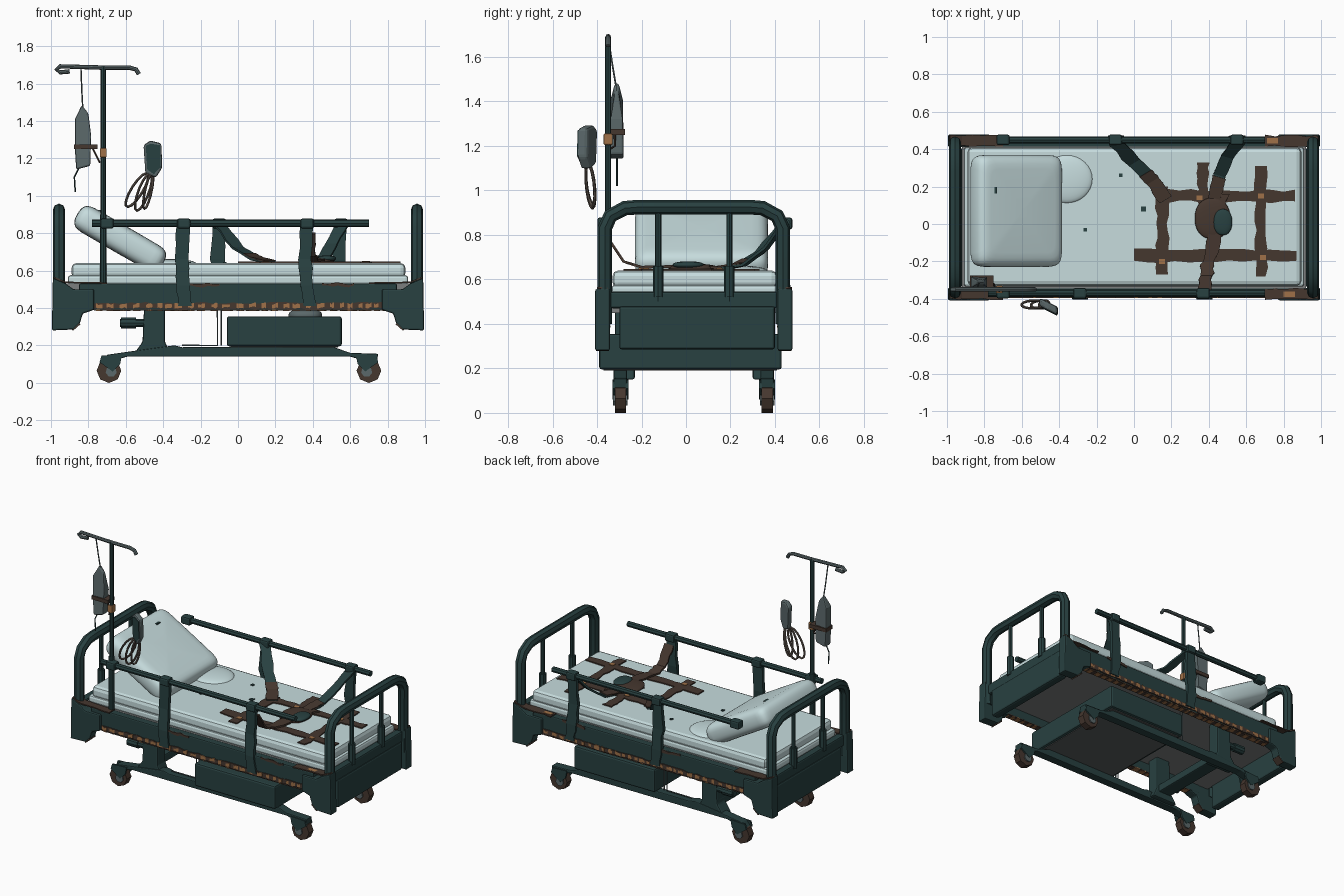
import bpy, bmesh, random
from math import radians, cos, sin, pi
from mathutils import Vector, Matrix

if "Cube" in bpy.data.objects:
    bpy.data.objects.remove(bpy.data.objects["Cube"])
random.seed(4)
MID = 0.035          # middle line of the bed across y


def material(name, rgb):
    m = bpy.data.materials.new(name)
    m.use_nodes = True
    m.diffuse_color = (*rgb, 1)
    m.node_tree.nodes["Principled BSDF"].inputs["Base Color"].default_value = (*rgb, 1)
    return m


TEAL = material("dark teal paint", (0.021, 0.052, 0.052))
LINEN = material("pale linen", (0.57, 0.72, 0.73))
GRIME = material("brown grime", (0.06, 0.038, 0.028))
RUST = material("orange rust", (0.35, 0.165, 0.065))
GREY = material("grey plastic", (0.105, 0.14, 0.145))
CABLE = material("dull brown cable", (0.14, 0.11, 0.09))
DECK = material("grey deck", (0.2, 0.21, 0.21))
CASE = material("charcoal case", (0.1, 0.108, 0.108))


def finish(name, bm, mat, bevel=0, smooth=False):
    bmesh.ops.recalc_face_normals(bm, faces=bm.faces)
    me = bpy.data.meshes.new(name)
    bm.to_mesh(me)
    bm.free()
    ob = bpy.data.objects.new(name, me)
    bpy.context.collection.objects.link(ob)
    me.materials.append(mat)
    if bevel:
        b = ob.modifiers.new("bevel", "BEVEL")
        b.width, b.segments = bevel, 2
    if smooth:
        me.shade_smooth()


def box(name, x, y, z, mat, bevel=0):
    bm = bmesh.new()
    bmesh.ops.create_cube(bm, size=1)
    for v in bm.verts:
        v.co = [r[0] if c < 0 else r[1] for r, c in zip((x, y, z), v.co)]
    finish(name, bm, mat, bevel)


def prism(name, pts, y, mat, bevel=0, skew=0, pinch=9):
    """Extrude an x-z outline from y[0] to y[1]; skew slides y along x, pinch thins it above a height."""
    bm = bmesh.new()
    f = bm.faces.new([bm.verts.new((px, y[0], pz)) for px, pz in pts])
    up = bmesh.ops.extrude_face_region(bm, geom=[f])["geom"]
    for v in up:
        if isinstance(v, bmesh.types.BMVert):
            v.co.y = y[1]
    for v in bm.verts:
        if v.co.z > pinch:
            v.co.y += 0.7 * ((y[0] + y[1]) / 2 - v.co.y)
        v.co.y += skew * (v.co.x - pts[0][0])
    finish(name, bm, mat, bevel)


def tube(name, pts, r, mat):
    cu = bpy.data.curves.new(name, "CURVE")
    cu.dimensions, cu.bevel_depth, cu.bevel_resolution = "3D", r, 2
    cu.use_fill_caps = True
    sp = cu.splines.new("POLY")
    sp.points.add(len(pts) - 1)
    for p, co in zip(sp.points, pts):
        p.co = (*co, 1)
    ob = bpy.data.objects.new(name, cu)
    bpy.context.collection.objects.link(ob)
    cu.materials.append(mat)
    bpy.ops.object.select_all(action="DESELECT")
    ob.select_set(True)
    bpy.context.view_layer.objects.active = ob
    bpy.ops.object.convert(target="MESH")
    bpy.ops.object.shade_smooth_by_angle(angle=radians(40))


def ribbon(name, pts, width, side, thick, mat, ragged=0, steps=1):
    """Flat strap along a path, widened along the side vector."""
    pts = [Vector(p) for p in pts]
    path = [a.lerp(b, i / steps) for a, b in zip(pts, pts[1:]) for i in range(steps)] + pts[-1:]
    side = Vector(side).normalized()
    bm = bmesh.new()
    prev = None
    for i, p in enumerate(path):
        t = path[min(i + 1, len(path) - 1)] - path[max(i - 1, 0)]
        n = side.cross(t).normalized() * thick / 2
        a, b = [side * (width / 2 + random.uniform(-ragged, ragged)) for _ in range(2)]
        ring = [bm.verts.new(p + o) for o in (a + n, n - b, -b - n, a - n)]
        if prev:
            for k in range(4):
                bm.faces.new((prev[k], prev[k - 1], ring[k - 1], ring[k]))
        else:
            bm.faces.new(ring)
        prev = ring
    bm.faces.new(prev)
    finish(name, bm, mat)


def cylinder(name, centre, r, length, axis, mat, sides=10):
    bm = bmesh.new()
    rot = Matrix.Rotation(pi / 2, 3, "Y" if axis == "X" else "X")
    bmesh.ops.create_cone(bm, cap_ends=True, segments=sides, radius1=r, radius2=r, depth=length)
    for v in bm.verts:
        v.co = rot @ v.co + Vector(centre)
    finish(name, bm, mat)


def cushion(name, centre, size, tilt, mat, power=0.18):
    """Rounded soft block, squarish in plan and thin at its rim."""
    bm = bmesh.new()
    bmesh.ops.create_uvsphere(bm, u_segments=32, v_segments=16, radius=1)
    rot = Matrix.Rotation(radians(tilt), 3, "Y")
    for v in bm.verts:
        v.co = rot @ Vector([s * abs(c) ** q * (1 if c > 0 else -1) for s, c, q in
                             zip(size, v.co, (power, power, 0.8))]) + Vector(centre)
    finish(name, bm, mat, smooth=True)


# Head and foot ends: arch, bars, panel
for s, end in ((-1, "head"), (1, "foot")):
    x = 0.957 * s
    half = [(0.4, 0.4), (0.4, 0.83), (0.375, 0.885), (0.31, 0.92), (0.25, 0.925)]
    arch = [(x, MID - d, z) for d, z in half] + [(x, MID + d, z) for d, z in reversed(half)]
    tube(end + "_arch", arch, 0.033, TEAL)
    for d in (-0.16, 0.16):
        tube(end + "_bar", [(x, MID + d, 0.5), (x, MID + d, 0.92)], 0.014, TEAL)
        tube(end + "_bar_sleeve", [(x, MID + d, 0.52), (x, MID + d, 0.66)], 0.024, TEAL)
    box(end + "_panel", sorted((0.915 * s, 0.975 * s)), (-0.3, 0.4), (0.285, 0.48), TEAL, 0.012)
    box(end + "_panel_top", sorted((0.92 * s, 0.97 * s)), (-0.34, 0.41), (0.47, 0.545), TEAL, 0.01)
    for y in (-0.375, 0.445):
        prism(end + "_corner_post", [(s * a, z) for a, z in (
            (0.995, 0.28), (0.88, 0.285), (0.845, 0.32), (0.83, 0.37), (0.77, 0.39), (0.77, 0.5),
            (0.88, 0.5), (0.92, 0.53), (0.99, 0.56))], (y - 0.033, y + 0.033), TEAL, 0.008)
        ribbon(end + "_corner_stain", [(s * 0.985, y, 0.563), (s * 0.92, y, 0.537), (s * 0.7, y, 0.533)],
               0.056, (0, 1, 0), 0.008, GRIME, 0.005, 4)
        ribbon(end + "_foot_stain", [(s * 0.885, y, 0.281), (s * 0.845, y, 0.316)],
               0.06, (0, 1, 0), 0.008, GRIME)
for y, x in ((0.445, 0.74), (-0.375, 0.83)):
    box("corner_rust", (x - 0.03, x + 0.03), (y - 0.014, y + 0.014), (0.531, 0.54), RUST)

# Bed frame sides with a rusted lower edge
for y, out in ((-0.365, -1), (0.435, 1)):
    box("side_frame", (-0.85, 0.85), (y - 0.025, y + 0.025), (0.39, 0.53), TEAL, 0.008)
    face = y + out * 0.027
    ribbon("rust_edge", [(-0.77, face, 0.411), (0.8, face, 0.411)], 0.032, (0, 0, 1), 0.008,
           GRIME, 0.005, 40)
    ribbon("rust_edge_below", [(-0.77, y, 0.389), (0.8, y, 0.389)], 0.046, (0, 1, 0), 0.006, GRIME)
    x = -0.76
    while x < 0.78:
        w = random.uniform(0.018, 0.042)
        ribbon("rust_spot", [(x, face, 0.411), (x + w, face, 0.413)], 0.022, (0, 0, 1), 0.0095,
               RUST, 0.006, 3)
        ribbon("rust_spot_below", [(x, y, 0.388), (x + w, y, 0.388)], 0.038, (0, 1, 0), 0.008,
               RUST, 0.006, 2)
        x += w + random.uniform(0.012, 0.036)
    for x0, x1 in ((-0.28, -0.1), (0.45, 0.62)):
        ribbon("rust_streak", [(x0, face, 0.522), (x1, face, 0.522)], 0.014, (0, 0, 1), 0.008,
               GRIME, 0.007, 6)
box("bed_deck", (-0.92, 0.92), (-0.345, 0.415), (0.45, 0.53), DECK)

# Mattress, sheet fold, pillow
box("mattress_base", (-0.91, 0.91), (-0.335, 0.41), (0.525, 0.575), LINEN, 0.015)
box("mattress", (-0.89, 0.895), (-0.33, 0.41), (0.56, 0.64), LINEN, 0.025)
cushion("pillow", (-0.63, 0.07, 0.77), (0.265, 0.3, 0.075), 30, LINEN)
cushion("sheet_wrinkle", (-0.36, 0.24, 0.632), (0.14, 0.13, 0.03), 0, LINEN, 1)
for x, y, r in ((-0.75, 0.18, 0.018), (-0.26, -0.03, 0.009), (0.05, 0.08, 0.013), (-0.07, 0.26, 0.009)):
    z = 0.919 if x < -0.5 else 0.642
    box("dark_speck", (x - r, x + r), (y - r, y + r), (z - 0.004, z + 0.004), TEAL)

# Grab rails and their supports
for y, x0, x1, posts in ((-0.37, -0.78, 0.7, (-0.29, 0.37)), (0.45, -0.7, 0.7, (-0.1, 0.55))):
    tube("grab_rail", [(x0, y, 0.853), (x1, y, 0.853)], 0.019, TEAL)
    for x in (-0.7, *posts):
        box("rail_clamp", (x - 0.035, x + 0.035), (y - 0.028, y + 0.028), (0.825, 0.878), TEAL, 0.01)
    for x in posts:
        low = y - 0.02 if y < 0 else y + 0.01
        ribbon("rail_support", [(x, y, 0.87), (x - 0.01, y, 0.66), (x, low, 0.52), (x + 0.01, low, 0.41)],
               0.07, (1, 0, 0), 0.025, TEAL, 0.007, 3)

# Restraint straps: lying on the mattress and rising to the rails
for a, b in (((0.15, -0.27), (0.15, 0.2)), ((0.12, 0.15), (0.86, 0.15)), ((0, -0.17), (0.87, -0.17)),
             ((0.68, -0.28), (0.68, 0.31)), ((0.37, -0.02), (0.37, 0.33))):
    across = (0, 1, 0) if a[1] == b[1] else (1, 0, 0)
    ribbon("bed_strap", [(*a, 0.643), (*b, 0.643)], 0.062, across, 0.009, GRIME, 0.009, 12)
ribbon("strap_to_rail", [(0.17, 0.13, 0.645), (0.1, 0.23, 0.66), (0, 0.33, 0.72), (-0.1, 0.44, 0.85)],
       0.07, (1, 0.6, 0), 0.012, TEAL, 0.006, 3)
ribbon("strap_to_rail", [(0.43, 0.13, 0.645), (0.46, 0.26, 0.665), (0.5, 0.36, 0.74), (0.56, 0.44, 0.85)],
       0.06, (1, -0.3, 0), 0.012, TEAL, 0.006, 3)
ribbon("strap_stain", [(0.17, 0.13, 0.652), (0.1, 0.23, 0.668), (0.06, 0.27, 0.69)],
       0.074, (1, 0.6, 0), 0.008, GRIME, 0.005, 4)
ribbon("strap_stain", [(0.43, 0.13, 0.654), (0.455, 0.25, 0.672)], 0.066, (1, -0.3, 0), 0.008, GRIME, 0.005, 4)
ribbon("strap_across", [(0.47, 0.16, 0.652), (0.44, 0, 0.66), (0.4, -0.2, 0.655), (0.385, -0.28, 0.68),
                        (0.375, -0.36, 0.8)], 0.07, (1, 0, 0), 0.012, GRIME, 0.009, 4)
cushion("strap_knot", (0.42, 0.03, 0.652), (0.095, 0.11, 0.018), 0, GRIME, 0.9)
cushion("strap_buckle", (0.475, 0.01, 0.665), (0.05, 0.07, 0.016), 0, TEAL, 0.9)
for x, y in ((0.15, -0.2), (0.69, -0.18), (0.68, 0.15), (0.35, 0.14)):
    box("strap_rust", (x - 0.016, x + 0.016), (y - 0.013, y + 0.013), (0.642, 0.651), RUST)

# Undercarriage: motor box, base rails, lift columns
box("motor_box", (-0.06, 0.555), (-0.39, 0.43), (0.195, 0.355), TEAL, 0.012)
box("motor_box_underside", (-0.04, 0.535), (-0.37, 0.41), (0.19, 0.197), CASE)
cushion("box_hump", (0.36, -0.2, 0.36), (0.09, 0.08, 0.035), 0, GREY, 0.8)
box("base_crossbeam", (-0.51, -0.41), (-0.3, 0.37), (0.195, 0.25), TEAL, 0.008)
for s in (-1, 1):
    y = MID + s * 0.33
    prism("base_rail", [(-0.74, 0.1), (-0.59, 0.14), (0.6, 0.14), (0.74, 0.1), (0.75, 0.155), (0.6, 0.16),
                        (0.5, 0.195), (-0.3, 0.19), (-0.34, 0.2), (-0.56, 0.17), (-0.7, 0.15)],
          (y - 0.03, y + 0.03), TEAL, 0.006)
    prism("lift_column", [(-0.56, 0.15), (-0.36, 0.15), (-0.39, 0.22), (-0.39, 0.46), (-0.5, 0.46),
                          (-0.51, 0.22)], (y - s * 0.02 - 0.045, y - s * 0.02 + 0.045), TEAL, 0.01)
    cylinder("lift_motor", (-0.55, y, 0.32), 0.022, 0.16, "X", TEAL)
    cylinder("motor_cap", (-0.585, y, 0.32), 0.03, 0.08, "X", TEAL)
    tube("wire_frame", [(-0.11, y, 0.42), (-0.11, y, 0.2), (-0.3, y, 0.2)], 0.004, GREY)
    tube("wire_frame", [(-0.09, y, 0.42), (-0.09, y, 0.2)], 0.004, GREY)
    # Casters: teal fork, brown tyre with a grey patch on its inner half
    for x, d in ((-0.69, -1), (0.7, 1)):
        for k in (-1, 1):
            prism("caster_fork", [(x - d * 0.07, 0.15), (x + d * 0.04, 0.145), (x + d * 0.05, 0.11),
                                  (x - d * 0.02, 0.06), (x - d * 0.06, 0.1)],
                  (y + k * 0.03 - 0.006, y + k * 0.03 + 0.006), TEAL)
        cylinder("caster_wheel", (x, y, 0.065), 0.066, 0.05, "Y", GRIME, 8)
        cylinder("caster_hub", (x - d * 0.012, y, 0.06), 0.03, 0.066, "Y", GREY, 7)

# Drip stand and its hooked crossbar
px, py = -0.72, -0.35
tube("drip_pole", [(px, py, 0.45), (px, py, 1.69)], 0.014, TEAL)
tube("drip_pole_sleeve", [(px, py, 0.45), (px, py, 0.9)], 0.018, TEAL)
tube("drip_crossbar", [(-0.9, py, 1.665), (-0.95, py, 1.66), (-0.97, py, 1.675), (-0.95, py, 1.692),
                       (px, py, 1.685), (-0.58, py, 1.685), (-0.545, py, 1.675), (-0.53, py, 1.65)],
     0.012, GREY)
box("pole_tie", (px - 0.018, px + 0.018), (py - 0.02, py + 0.02), (1.205, 1.255), RUST, 0.005)

# Drip bag with band and lines
prism("drip_bag", [(-0.835, 1.485), (-0.872, 1.41), (-0.872, 1.25), (-0.865, 1.14), (-0.79, 1.16),
                   (-0.785, 1.32), (-0.8, 1.44)], (-0.343, -0.28), GREY, 0.012, 0, 1.42)
box("bag_band", (-0.876, -0.75), (-0.348, -0.275), (1.25, 1.275), GRIME)
tube("bag_hanger", [(-0.83, -0.315, 1.47), (-0.835, -0.33, 1.56), (-0.84, py, 1.69)], 0.004, GREY)
tube("bag_line", [(-0.85, -0.31, 1.15), (-0.875, -0.31, 1.1), (-0.87, -0.31, 1.02)], 0.004, TEAL)
tube("bag_line", [(-0.78, -0.32, 1.26), (-0.75, -0.32, 1.2), (-0.74, py, 1.18)], 0.005, GRIME)

# Hand control with screen and looped cable
prism("hand_control", [(-0.505, 1.27), (-0.47, 1.295), (-0.41, 1.28), (-0.405, 1.15), (-0.44, 1.095),
                       (-0.495, 1.12)], (-0.44, -0.395), GREY, 0.012, -0.5)
prism("control_screen", [(-0.493, 1.268), (-0.465, 1.278), (-0.418, 1.27), (-0.413, 1.155), (-0.45, 1.115),
                         (-0.485, 1.14)], (-0.45, -0.441), TEAL, 0, -0.5)
for cx, w, drop, lean in ((-0.49, 0.035, 0.18, 0.1), (-0.47, 0.03, 0.2, 0.07), (-0.46, 0.018, 0.19, 0.04)):
    turns = [(sin(2 * pi * i / 14), (1 - cos(2 * pi * i / 14)) / 2) for i in range(15)]
    tube("control_cable", [(cx + w * a - lean * b, -0.44 + 0.018 * a + 0.02 * b, 1.12 - drop * b)
                           for a, b in turns], 0.007, CABLE)
